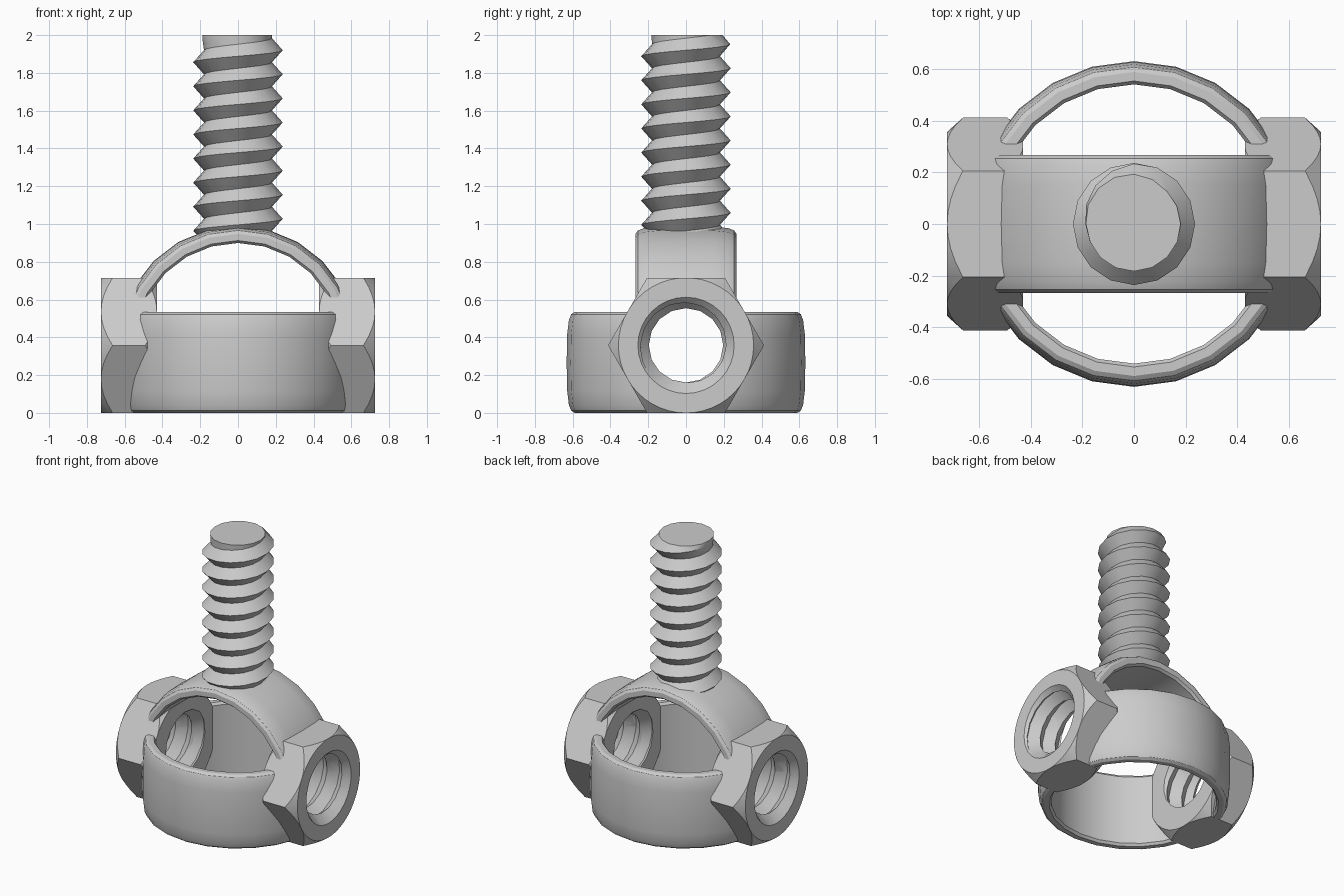
import bpy, bmesh, math
from mathutils import Matrix, Vector

if "Cube" in bpy.data.objects:
    bpy.data.objects.remove(bpy.data.objects["Cube"])

HUB = 0.3575      # height of the nut axis
BAND = 0.267      # half width of the band and the arch
PITCH = 0.1275

steel = bpy.data.materials.new("grey_steel")
steel.use_nodes = True
steel.diffuse_color = (0.6, 0.6, 0.6, 1)
steel.node_tree.nodes["Principled BSDF"].inputs["Base Color"].default_value = steel.diffuse_color


def finish(name, bm, matrix):
    bmesh.ops.remove_doubles(bm, verts=bm.verts, dist=1e-5)
    bmesh.ops.recalc_face_normals(bm, faces=bm.faces)
    mesh = bpy.data.meshes.new(name)
    bm.to_mesh(mesh)
    bm.free()
    mesh.transform(matrix)
    mesh.materials.append(steel)
    obj = bpy.data.objects.new(name, mesh)
    bpy.context.collection.objects.link(obj)
    return obj


def revolve(name, profile, steps, matrix, sweep=math.tau, closed=False):
    """Turn a (radius, height) profile about local z."""
    bm = bmesh.new()
    rows = []
    for i in range(steps + 1):
        a = sweep * i / steps
        rows.append([bm.verts.new((r * math.cos(a), r * math.sin(a), z)) for r, z in profile])
    count = len(profile)
    for a, b in zip(rows, rows[1:]):
        for j in range(count if closed else count - 1):
            k = (j + 1) % count
            bm.faces.new((a[j], b[j], b[k], a[k]))
    if sweep < math.tau:
        bm.faces.new(rows[0])
        bm.faces.new(rows[-1])
    return finish(name, bm, matrix)


def thread(name, root, crest, z0, z1, crest_z, matrix, fade=False):
    """Right-handed V thread, trimmed flat at both ends."""
    bm = bmesh.new()
    seg = 16
    first = math.floor((z0 - crest_z) / PITCH) - 2
    total = (math.ceil((z1 - z0) / PITCH) + 5) * seg
    roots, crests = [], []
    for n in range(total + seg + 1):
        a = math.tau * n / seg
        z = crest_z + PITCH * (first + n / seg)
        rim = crest
        if fade:
            rim = root + (crest - root) * min(1, max(0.08, (z1 - 0.01 - z) / 0.04))
        c, s = math.cos(a), math.sin(a)
        roots.append(bm.verts.new((root * c, root * s, z - PITCH / 2)))
        crests.append(bm.verts.new((rim * c, rim * s, z)))
    for n in range(total):
        bm.faces.new((roots[n], roots[n + 1], crests[n + 1], crests[n]))
        bm.faces.new((crests[n], crests[n + 1], roots[n + seg + 1], roots[n + seg]))
    for z, way in ((z0, -1), (z1, 1)):
        bmesh.ops.bisect_plane(bm, geom=bm.verts[:] + bm.edges[:] + bm.faces[:], dist=1e-6,
                               plane_co=Vector((0, 0, z)), plane_no=Vector((0, 0, way)),
                               clear_outer=True)
    loose = [v for v in bm.verts if not v.link_faces]
    bmesh.ops.delete(bm, geom=loose, context='VERTS')
    bmesh.ops.holes_fill(bm, edges=[e for e in bm.edges if e.is_boundary], sides=0)
    return finish(name, bm, matrix)


def boolean(obj, tool, operation):
    mod = obj.modifiers.new("cut", 'BOOLEAN')
    mod.operation = operation
    mod.solver = 'EXACT'
    mod.object = tool
    bpy.context.view_layer.objects.active = obj
    bpy.ops.object.modifier_apply(modifier=mod.name)


# Cross-section shared by the band and the arch, rounded on the outside
half = [(0.632, 0), (0.629, 0.15), (0.62, 0.225), (0.608, 0.255), (0.59, BAND),
        (0.555, BAND), (0.542, 0.25), (0.542, 0)]
section = half[:-1] + [(r, -z) for r, z in reversed(half[1:-1])]

band = revolve("lower_band", section, 24, Matrix.Translation((0, 0, BAND)), closed=True)
arch = revolve("upper_arch", section, 12,
               Matrix.Translation((0, 0, HUB)) @ Matrix.Rotation(math.pi / 2, 4, 'X'),
               sweep=math.pi, closed=True)

# Threaded post standing on the arch
post = thread("threaded_post", 0.18, 0.237, 0.93, 2.0, 1.92, Matrix.Identity(4), fade=True)

# Chamfered hex nuts with threaded holes, lying along x
along_x = Matrix(((0, 0, 1, 0), (1, 0, 0, 0), (0, 1, 0, HUB), (0, 0, 0, 1)))
IN, OUT = 0.43, 0.725
CORNER = HUB / math.cos(math.pi / 6)
parts = [band, arch, post]
tools = []
for side, turn in (("left", 0), ("right", math.pi)):
    place = Matrix.Rotation(turn, 4, 'Z') @ along_x
    nut = revolve(side + "_hex_nut", [(0, IN), (CORNER, IN), (CORNER, OUT), (0, OUT)], 6, place)
    limit = revolve("chamfer_tool", [(0, IN - 0.001), (0.357, IN - 0.001), (0.43, IN + 0.08),
                                     (0.43, OUT - 0.08), (0.357, OUT + 0.001), (0, OUT + 0.001)],
                    48, place)
    boolean(nut, limit, 'INTERSECT')
    hole = thread("hole_tool", 0.197, 0.25, 0.33, 0.8, 0.7 - PITCH / 2, place)
    mouth = revolve("mouth_tool", [(0, 0.65), (0.18, 0.65), (0.27, 0.74), (0, 0.74)], 32, place)
    for obj in (nut, band, arch):
        boolean(obj, hole, 'DIFFERENCE')
    boolean(nut, mouth, 'DIFFERENCE')
    parts.append(nut)
    tools += [limit, hole, mouth]

for tool in tools:
    bpy.data.objects.remove(tool)

# Smooth the round surfaces, keep creases crisp
for obj in bpy.context.view_layer.objects:
    obj.select_set(obj in parts)
bpy.context.view_layer.objects.active = band
bpy.ops.object.shade_smooth_by_angle(angle=math.radians(32))
